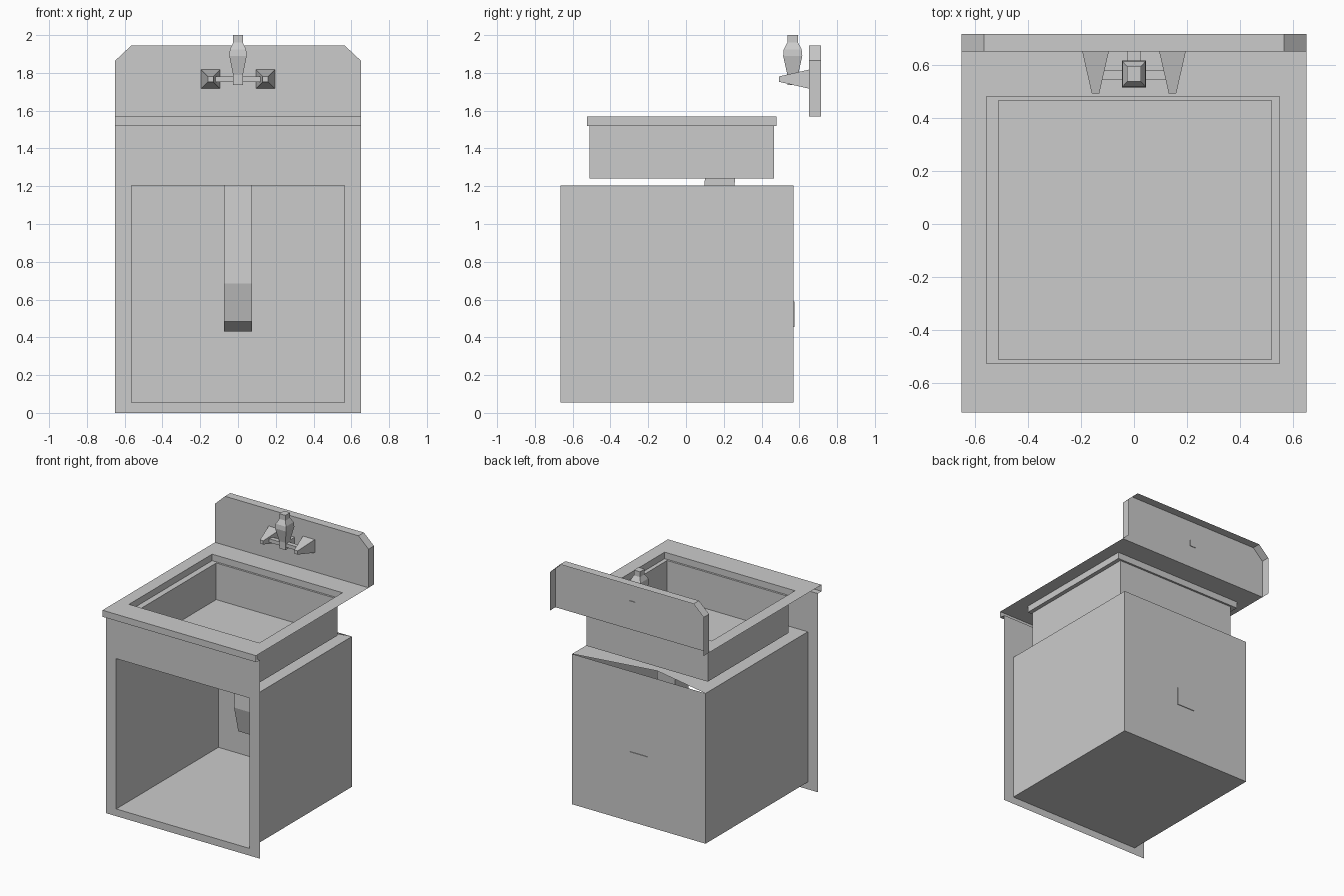
import bpy

if "Cube" in bpy.data.objects:
    bpy.data.objects.remove(bpy.data.objects["Cube"])

def mesh(name, verts, faces):
    me = bpy.data.meshes.new(name)
    me.from_pydata(verts, [], faces)
    me.update()
    ob = bpy.data.objects.new(name, me)
    bpy.context.collection.objects.link(ob)
    return ob

def rect(x0, x1, y0, y1, z):
    return [(x0, y0, z), (x1, y0, z), (x1, y1, z), (x0, y1, z)]

def loft(name, rings, start=True, end=True):
    """Skin four-sided (or n-sided) rings in order, with optional end caps."""
    n = len(rings[0])
    verts = [p for r in rings for p in r]
    faces = [(k*n+i, k*n+(i+1) % n, (k+1)*n+(i+1) % n, (k+1)*n+i)
             for k in range(len(rings)-1) for i in range(n)]
    if start:
        faces.append(tuple(reversed(range(n))))
    if end:
        faces.append(tuple(range(len(verts)-n, len(verts))))
    return mesh(name, verts, faces)

def sheet(name, profile, half):
    """Sweep a (y, z) polyline across x as an open folded sheet."""
    verts = [(s*half, y, z) for y, z in profile for s in (-1, 1)]
    return mesh(name, verts, [(2*i, 2*i+1, 2*i+3, 2*i+2) for i in range(len(profile)-1)])

# Front panel with door opening
def upright(hx, z0, z1, y):
    return [(-hx, y, z0), (hx, y, z0), (hx, y, z1), (-hx, y, z1)]

FY, BY = -0.665, 0.57
loft("front_panel", [upright(.65, 0, 1.52, FY), upright(.565, .055, 1.205, FY)], False, False)

# Cabinet box: open at the front, top notched at the rear
w, z0, z1 = .565, .055, 1.205
v = rect(-w, w, FY, BY, z0) + rect(-w, w, FY, BY, z1) + [(-.08, .46, z1)]
mesh("cabinet_box", v, [(3, 2, 1, 0), (0, 4, 7, 3), (1, 2, 6, 5), (2, 3, 7, 6),
                        (4, 5, 8), (5, 6, 8), (7, 4, 8)])

# Countertop, stepped rim and basin as one folded sheet
loft("countertop_and_basin", [
    rect(-.65, .65, -.71, .65, 1.57),
    rect(-.555, .548, -.525, .48, 1.57),
    rect(-.555, .548, -.525, .48, 1.52),
    rect(-.51, .517, -.51, .465, 1.52),
    rect(-.51, .517, -.51, .465, 1.24)], False, True)
sheet("front_lip", [(-.71, 1.57), (-.71, 1.52), (FY, 1.52)], .65)

# Backsplash: clipped corners, edges folded back, rear left open
outline = [(-.65, 1.57), (.65, 1.57), (.65, 1.865), (.565, 1.945), (-.565, 1.945), (-.65, 1.865)]
f, b = .65, .715
n = len(outline)
mesh("backsplash", [(x, y, z) for y in (f, b) for x, z in outline],
     [tuple(range(n))] + [(i, n+i, n+(i+1) % n, (i+1) % n) for i in range(1, n)])

# Drain pipe: (front y, z) and (back y, z) per section
sections = [((.10, 1.24), (.26, 1.24)), ((.06, .685), (.21, .70)),
            ((.11, .485), (.25, .61)), ((.21, .43), (.30, .585)),
            ((.575, .455), (.575, .59))]
loft("drain_pipe", [[(-.075, *a), (.075, *a), (.075, *c), (-.075, *c)] for a, c in sections])

# Tap column
cy = .565
profile = [(1.735, .026), (1.79, .026), (1.89, .046), (1.925, .043), (1.96, .026), (2.0, .026)]
loft("tap_column", [rect(-r, r, cy-r*1.1, cy+r*1.1, z) for z, r in profile])

# Tap wall pipe and crossbar
def box(name, x0, x1, y0, y1, za, zb):
    loft(name, [rect(x0, x1, y0, y1, za), rect(x0, x1, y0, y1, zb)])

box("tap_wall_pipe", -.025, .025, .56, .655, 1.742, 1.79)
box("tap_crossbar", -.14, .14, .545, .58, 1.752, 1.78)

# Tapered handles
for side, cx in (("left", -.145), ("right", .145)):
    def ring(r, y):
        return [(cx + a*r, y, 1.767 + c*r) for a, c in ((-1, -1), (1, -1), (1, 1), (-1, 1))]
    loft(side + "_handle", [ring(.014, .492), ring(.05, .65)])
